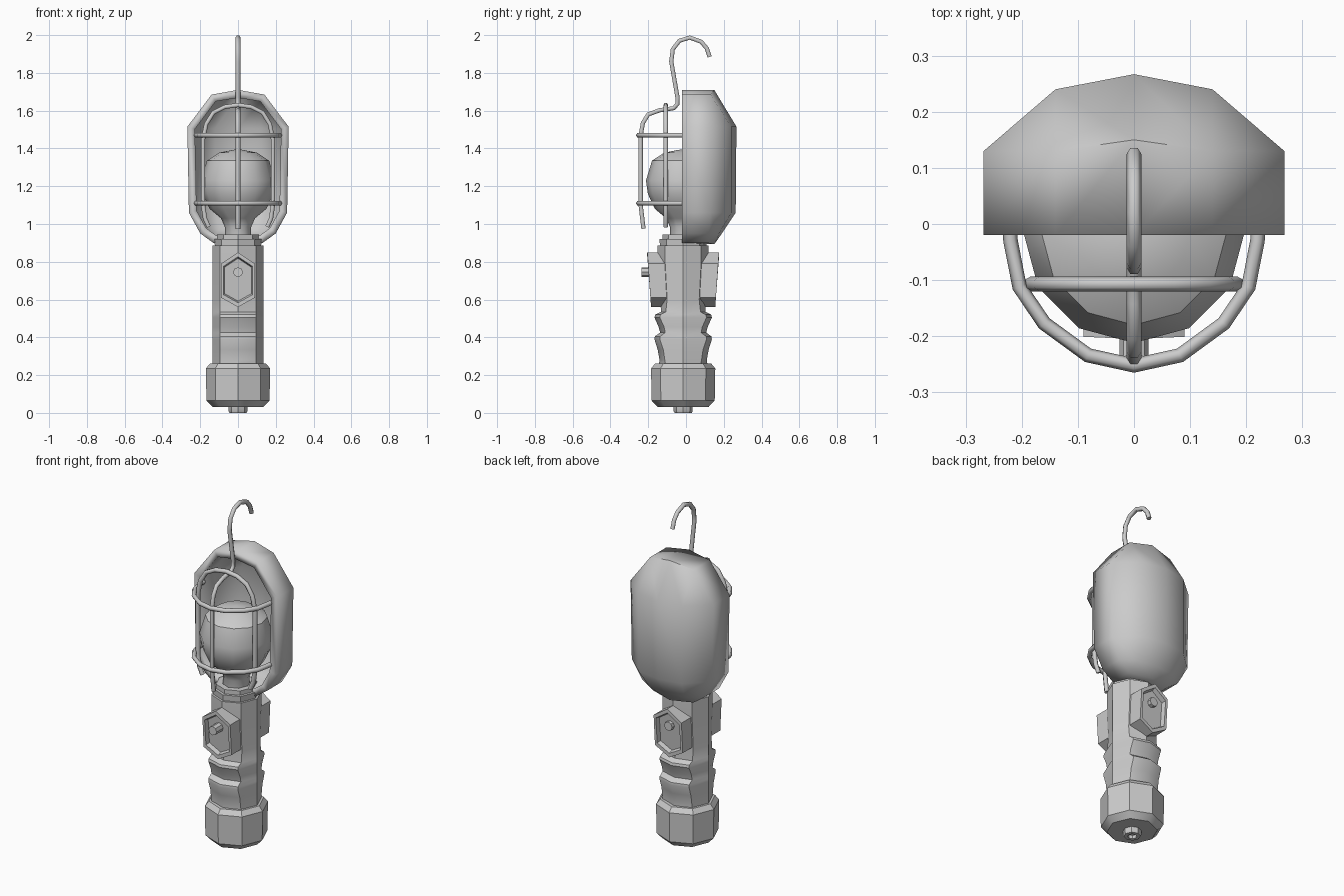
import bpy, bmesh, math

if "Cube" in bpy.data.objects:
    bpy.data.objects.remove(bpy.data.objects["Cube"])

CY = -0.015  # y of the handle axis


def loft(name, rings, closed=True, cap0=True, cap1=True, smooth=35):
    """Skin a stack of equal-length point rings."""
    bm = bmesh.new()
    rows = [[bm.verts.new(p) for p in r] for r in rings]
    n = len(rows[0])
    for a, b in zip(rows, rows[1:]):
        for i in range(n if closed else n - 1):
            j = (i + 1) % n
            bm.faces.new((a[i], a[j], b[j], b[i]))
    if cap0:
        bm.faces.new(rows[0])
    if cap1:
        bm.faces.new(rows[-1])
    bmesh.ops.remove_doubles(bm, verts=bm.verts, dist=1e-4)
    bmesh.ops.dissolve_degenerate(bm, edges=bm.edges, dist=1e-4)
    bmesh.ops.recalc_face_normals(bm, faces=bm.faces)
    me = bpy.data.meshes.new(name)
    bm.to_mesh(me)
    bm.free()
    ob = bpy.data.objects.new(name, me)
    bpy.context.collection.objects.link(ob)
    bpy.ops.object.select_all(action='DESELECT')
    ob.select_set(True)
    bpy.context.view_layer.objects.active = ob
    bpy.ops.object.shade_smooth_by_angle(angle=math.radians(smooth))
    return ob


def ring(z, rx, ry=None, n=8, diag=1.0):
    """Horizontal n-gon with corners on the axes; diag fattens the off-axis y."""
    ry = rx if ry is None else ry
    pts = []
    for k in range(n):
        a = 2 * math.pi * k / n
        y = ry * math.sin(a)
        if abs(math.cos(a)) > 0.01:
            y *= diag
        pts.append((rx * math.cos(a), CY + y, z))
    return pts


def lathe(name, profile, n=8, **kw):
    return loft(name, [ring(z, r, n=n) for r, z in profile], **kw)


def wire(name, pts, r=0.013):
    cu = bpy.data.curves.new(name, 'CURVE')
    cu.dimensions = '3D'
    cu.bevel_depth = r
    cu.bevel_resolution = 1
    cu.use_fill_caps = True
    sp = cu.splines.new('POLY')
    sp.points.add(len(pts) - 1)
    for p, c in zip(sp.points, pts):
        p.co = (*c, 1)
    ob = bpy.data.objects.new(name, cu)
    bpy.context.collection.objects.link(ob)
    return ob


def mirrored(half):
    """Mirror an x > 0 path that ends on x = 0."""
    return half + [(-x, y, z) for x, y, z in reversed(half[:-1])]


# Bottom screw and end cap
lathe("end_screw", [(0.025, 0.02), (0.025, 0), (0.045, 0), (0.05, 0.008), (0.05, 0.04)])
lathe("end_cap", [(0.135, 0.032), (0.167, 0.065), (0.17, 0.235), (0.148, 0.262)])

# Handle with grip ribs swelling to front and back
loft("handle", [
    ring(0.25, 0.135, 0.13), ring(0.28, 0.135, 0.125, diag=1.1),
    ring(0.335, 0.135, 0.135, diag=1.1), ring(0.39, 0.135, 0.152, diag=1.15),
    ring(0.405, 0.135, 0.15, diag=1.15), ring(0.425, 0.135, 0.122, diag=1.1),
    ring(0.455, 0.135, 0.13, diag=1.1), ring(0.505, 0.135, 0.152, diag=1.15),
    ring(0.52, 0.135, 0.148, diag=1.15), ring(0.535, 0.135, 0.118, diag=1.1),
    ring(0.6, 0.135, 0.12), ring(0.8, 0.135, 0.135), ring(0.885, 0.135, 0.135)])

# Socket collar
lathe("collar", [(0.122, 0.88), (0.126, 0.92), (0.11, 0.92), (0.11, 0.945), (0.075, 0.945), (0.075, 0.9)])

# Switch housings, front and back, with recessed hexagonal panels
HEX = [(0, 0.145), (0.09, 0.085), (0.09, -0.095), (0, -0.145),
       (-0.09, -0.095), (-0.09, 0.085)]


def hexring(side, depth, s):
    return [(x * s, CY + side * (depth + 0.07 * z), 0.705 + z * s) for x, z in HEX]


for side, label, out in ((-1, "front", 0.22), (1, "back", 0.18)):
    loft(label + "_switch_housing", [
        hexring(side, 0.03, 1.0), hexring(side, 0.18, 1.0),
        hexring(side, 0.18, 0.84), hexring(side, 0.155, 0.78)], smooth=20)
    loft(label + "_switch_button", [
        [(0.026 * math.cos(k * math.pi / 4), CY + side * d,
          0.745 + 0.026 * math.sin(k * math.pi / 4)) for k in range(8)]
        for d in (0.13, out)])

# Light bulb
lathe("bulb", [(0.07, 0.9), (0.07, 0.985), (0.09, 1.03), (0.15, 1.08), (0.187, 1.16),
               (0.197, 1.23), (0.165, 1.335), (0.1, 1.378), (0.0, 1.397)], n=12, cap1=False)


# Reflector shade: half rings from right rim round the back to left rim
def half(z, w, yw, m, ym, yb, zc=None):
    r = [(w, -0.02, z), (w, yw, z), (m, ym, z)]
    return r + [(0, yb, z if zc is None else zc)] + [(-x, y, q) for x, y, q in reversed(r)]


def ridge(z, y):
    return [(0, -0.02, z)] + [(0, y, z)] * 5 + [(0, -0.02, z)]


shade = loft("reflector_shade", [
    ridge(1.71, 0.15),
    half(1.685, 0.14, 0.13, 0.14, 0.13, 0.15, 1.71),
    half(1.515, 0.268, 0.13, 0.14, 0.24, 0.267),
    half(1.06, 0.26, 0.13, 0.14, 0.24, 0.263),
    half(0.95, 0.2, 0.12, 0.115, 0.175, 0.19),
    half(0.9, 0.13, 0.115, 0.13, 0.115, 0.15, 0.893),
    ridge(0.893, 0.15)], closed=False, cap0=False, cap1=False, smooth=50)
sol = shade.modifiers.new("thickness", 'SOLIDIFY')
sol.thickness = 0.042
sol.offset = -1

# Wire guard: two horizontal hoops, one arch, and a front wire ending in the hook
for label, z in (("upper", 1.47), ("lower", 1.11)):
    wire(label + "_guard_hoop", mirrored([
        (0.222, 0.0, z), (0.22, -0.03, z), (0.204, -0.112, z), (0.16, -0.177, z),
        (0.082, -0.234, z), (0, -0.252, z)]))
wire("guard_arch", mirrored([
    (0.155, -0.107, 0.985), (0.175, -0.107, 1.03), (0.185, -0.107, 1.1), (0.185, -0.107, 1.45),
    (0.168, -0.107, 1.53), (0.13, -0.107, 1.59), (0.07, -0.107, 1.62), (0, -0.107, 1.63)]))
HOOK = [(-0.225, 0.975), (-0.24, 1.1), (-0.24, 1.47), (-0.228, 1.535), (-0.2, 1.58),
        (-0.14, 1.602), (-0.065, 1.613), (-0.045, 1.635), (-0.045, 1.67), (-0.078, 1.86),
        (-0.07, 1.925), (-0.035, 1.97), (0.02, 1.987), (0.08, 1.965), (0.11, 1.93),
        (0.125, 1.885)]
wire("hanging_hook", [(0, y, z) for y, z in HOOK])
